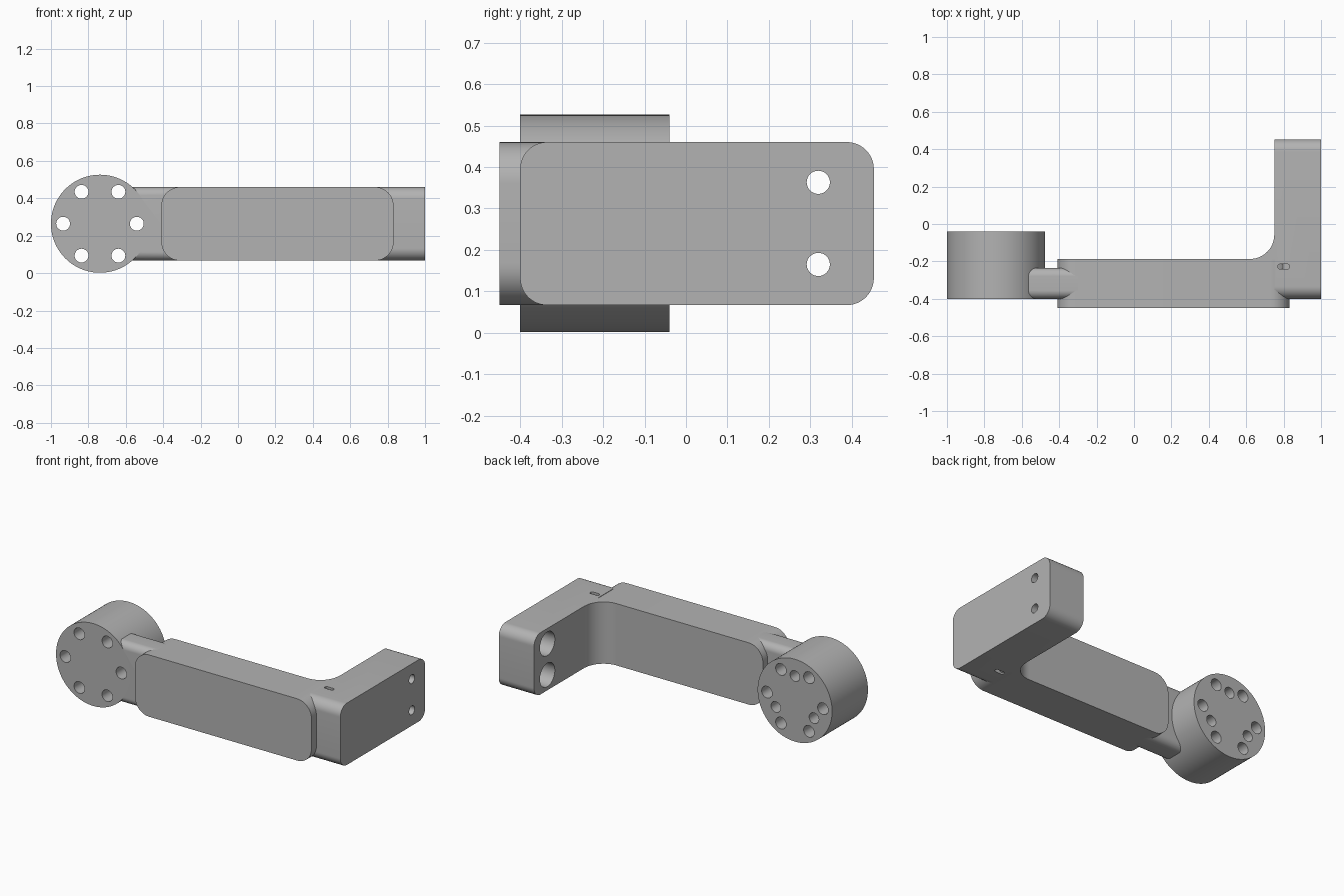
import bpy
import bmesh
from math import pi, cos, sin, radians

cube = bpy.data.objects.get("Cube")
if cube:
    bpy.data.objects.remove(cube, do_unlink=True)

grey = bpy.data.materials.new("machined grey")
grey.use_nodes = True
COLOUR = (0.45, 0.45, 0.45, 1)
grey.diffuse_color = COLOUR
grey.node_tree.nodes["Principled BSDF"].inputs["Base Color"].default_value = COLOUR

# Shared heights of the link bars
Z0, Z1 = 0.067, 0.46


def arc(u, v, r, start, end, steps):
    angles = [radians(start + (end - start) * i / steps) for i in range(steps + 1)]
    return [(u + r * cos(a), v + r * sin(a)) for a in angles]


def rounded(u0, u1, v0, v1, r):
    corners = [(u1 - r, v1 - r), (u0 + r, v1 - r), (u0 + r, v0 + r), (u1 - r, v0 + r)]
    return [p for i, c in enumerate(corners)
            for p in arc(*c, r, 90 * i, 90 * i + 90, 12)]


def circle(u, v, r, steps=48):
    return arc(u, v, r, 0, 360, steps)[:-1]


def prism(name, points, axis, low, high):
    """Extrude a flat profile along one axis."""
    place = {"x": lambda u, v, d: (d, u, v),
             "y": lambda u, v, d: (u, d, v),
             "z": lambda u, v, d: (u, v, d)}[axis]
    bm = bmesh.new()
    face = bm.faces.new([bm.verts.new(place(u, v, low)) for u, v in points])
    result = bmesh.ops.extrude_face_region(bm, geom=[face])
    verts = [g for g in result["geom"] if isinstance(g, bmesh.types.BMVert)]
    bmesh.ops.translate(bm, verts=verts, vec=place(0, 0, high - low))
    bmesh.ops.recalc_face_normals(bm, faces=bm.faces)
    mesh = bpy.data.meshes.new(name)
    bm.to_mesh(mesh)
    bm.free()
    mesh.materials.append(grey)
    obj = bpy.data.objects.new(name, mesh)
    bpy.context.collection.objects.link(obj)
    return obj


def select(obj):
    bpy.ops.object.select_all(action="DESELECT")
    obj.select_set(True)
    bpy.context.view_layer.objects.active = obj


def cut(obj, cutters):
    for cutter in cutters:
        mod = obj.modifiers.new("cut", "BOOLEAN")
        mod.operation = "DIFFERENCE"
        mod.solver = "EXACT"
        mod.object = cutter
        select(obj)
        bpy.ops.object.modifier_apply(modifier=mod.name)
        bpy.data.objects.remove(cutter, do_unlink=True)


# Round joint hub with through holes and blind holes at the back
HX, HZ, HR = -0.738, 0.264, 0.262
hub = prism("joint_hub", circle(HX, HZ, HR, 96), "y", -0.40, -0.04)
holes = []
for i in range(6):
    a = i * pi / 3
    holes.append(prism("through_hole",
                       circle(HX + 0.197 * cos(a), HZ + 0.197 * sin(a), 0.037, 32),
                       "y", -0.5, 0.1))
for i in range(3):
    a = pi / 2 + i * 2 * pi / 3
    holes.append(prism("blind_hole",
                       circle(HX + 0.155 * cos(a), HZ + 0.155 * sin(a), 0.034, 32),
                       "y", -0.14, 0.1))
cut(hub, holes)

# Neck joining the hub to the main bar
neck = prism("neck", rounded(-0.40, -0.235, Z0, Z1, 0.045), "x", -0.6, -0.3)
cut(neck, [prism("hub_clearance", circle(HX, HZ, HR - 0.002, 96), "y", -0.6, 0.1)])

# Main bar with rounded ends
bar = prism("main_bar", rounded(-0.41, 0.832, Z0, Z1, 0.1), "y", -0.45, -0.187)

# Inside corner fillet between bar and arm
fillet = prism("corner_fillet",
               arc(0.62, -0.057, 0.13, -90, 0, 20) + [(0.755, -0.057), (0.755, -0.19), (0.62, -0.19)],
               "z", Z0, Z1)

# Side arm with two counterbored bolt holes and small reliefs near the corner
arm = prism("side_arm", rounded(-0.40, 0.453, Z0, Z1, 0.065), "x", 0.752, 1.0)
cutters = []
for z in (0.165, 0.363):
    cutters.append(prism("bolt_hole", circle(0.319, z, 0.028, 32), "x", 0.6, 1.1))
    cutters.append(prism("counterbore", circle(0.319, z, 0.075), "x", 0.6, 0.86))
for z in (Z0, Z1):
    cutters.append(prism("relief", rounded(0.77, 0.832, -0.24, -0.215, 0.01),
                         "z", z - 0.025, z + 0.025))
cut(arm, cutters)

for obj in (hub, neck, bar, fillet, arm):
    select(obj)
    bpy.ops.object.shade_smooth_by_angle(angle=radians(30))
